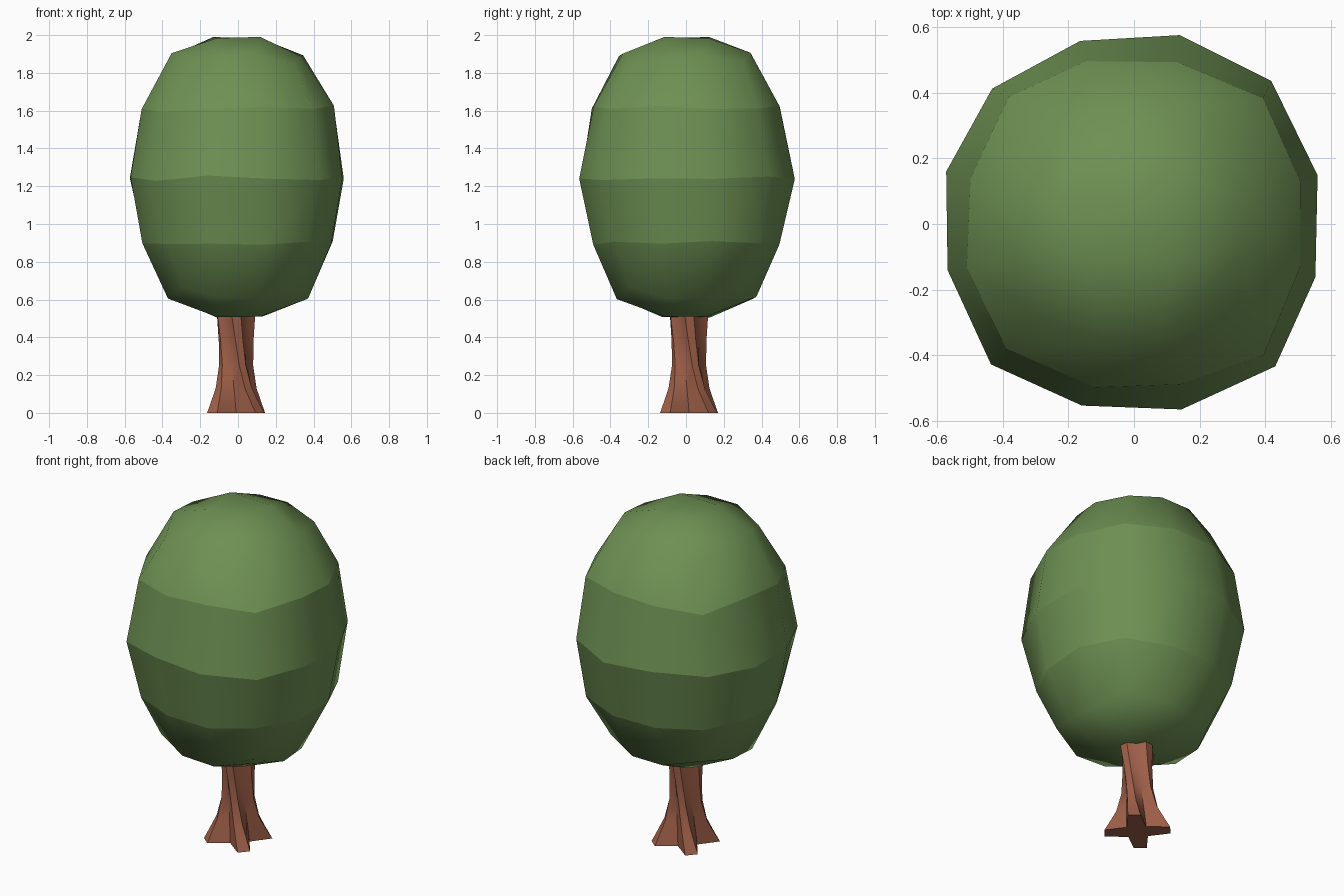
import bpy, bmesh, math, random
from math import cos, sin, radians

if "Cube" in bpy.data.objects:
    bpy.data.objects.remove(bpy.data.objects["Cube"])

random.seed(4)


def material(name, rgb):
    m = bpy.data.materials.new(name)
    m.diffuse_color = (*rgb, 1)
    m.use_nodes = True
    m.node_tree.nodes["Principled BSDF"].inputs["Base Color"].default_value = m.diffuse_color
    return m


def finish(bm, name, mat):
    bmesh.ops.recalc_face_normals(bm, faces=bm.faces)
    me = bpy.data.meshes.new(name)
    bm.to_mesh(me)
    bm.free()
    me.materials.append(mat)
    ob = bpy.data.objects.new(name, me)
    bpy.context.collection.objects.link(ob)
    return ob


def bridge(bm, a, b):
    n = len(a)
    for i in range(n):
        j = (i + 1) % n
        bm.faces.new((a[i], a[j], b[j], b[i])).smooth = True


def jit(s=0.012):
    return random.uniform(-s, s)


# Canopy: a rounded 3 x 3 x 4 box; each ring has 12 points, every third a corner
# (side height, corner height, side radius, corner radius)
RINGS = [(0.61, 0.66, 0.375, 0.42), (0.90, 0.90, 0.51, 0.54),
         (1.25, 1.24, 0.587, 0.60), (1.62, 1.60, 0.52, 0.55),
         (1.90, 1.85, 0.355, 0.41)]
bm = bmesh.new()
rings = []
for zs, zc, rs, rc in RINGS:
    ring = []
    for k in range(12):
        corner = k % 3 == 1
        r = (rc if corner else rs) + jit()
        a = radians(15 + 30 * k + jit(1.5))
        ring.append(bm.verts.new((r * cos(a), r * sin(a), (zc if corner else zs) + jit())))
    rings.append(ring)
for a, b in zip(rings, rings[1:]):
    bridge(bm, a, b)

# Canopy caps: 3 x 3 patches closing the bottom and the top
for ring, z in ((rings[0], 0.505), (rings[-1], 1.99)):
    inner = [bm.verts.new((0.17 * cos(radians(45 + 90 * k)) + jit(),
                           0.17 * sin(radians(45 + 90 * k)) + jit(),
                           z + jit(0.008))) for k in range(4)]
    bm.faces.new(inner).smooth = True
    for k in range(4):
        c = 3 * k + 1
        nxt = inner[(k + 1) % 4]
        bm.faces.new((ring[c - 1], ring[c], ring[c + 1], inner[k])).smooth = True
        bm.faces.new((ring[c + 1], ring[(c + 2) % 12], nxt, inner[k])).smooth = True

# Hard creases between the canopy bands
for ring in rings[1:4]:
    for i in range(12):
        bm.edges.get((ring[i], ring[(i + 1) % 12])).smooth = False
finish(bm, "canopy", material("leaf_green", (0.156, 0.283, 0.087)))

# Trunk: four flared roots twisting upward; (height, lobe radius, groove radius, twist)
SECTIONS = [(0.0, 0.185, 0.075, 0), (0.05, 0.158, 0.072, -3), (0.13, 0.118, 0.066, -10),
            (0.25, 0.092, 0.062, -22), (0.38, 0.092, 0.064, -34), (0.53, 0.105, 0.072, -45)]
bm = bmesh.new()
rings = []
for z, lobe, groove, twist in SECTIONS:
    ring = []
    for k in range(4):
        for off, r in ((-11 - 5 * z, lobe), (11 + 5 * z, lobe * 0.97), (45, groove)):
            a = radians(45 + 90 * k + off + twist)
            ring.append(bm.verts.new((r * cos(a) - 0.01, r * sin(a) + 0.016, z)))
    rings.append(ring)
for a, b in zip(rings, rings[1:]):
    bridge(bm, a, b)
bm.faces.new(rings[0])
bm.faces.new(rings[-1])
trunk = finish(bm, "trunk", material("bark_brown", (0.342, 0.114, 0.065)))
bpy.context.view_layer.objects.active = trunk
trunk.select_set(True)
bpy.ops.object.shade_smooth_by_angle(angle=radians(35))
